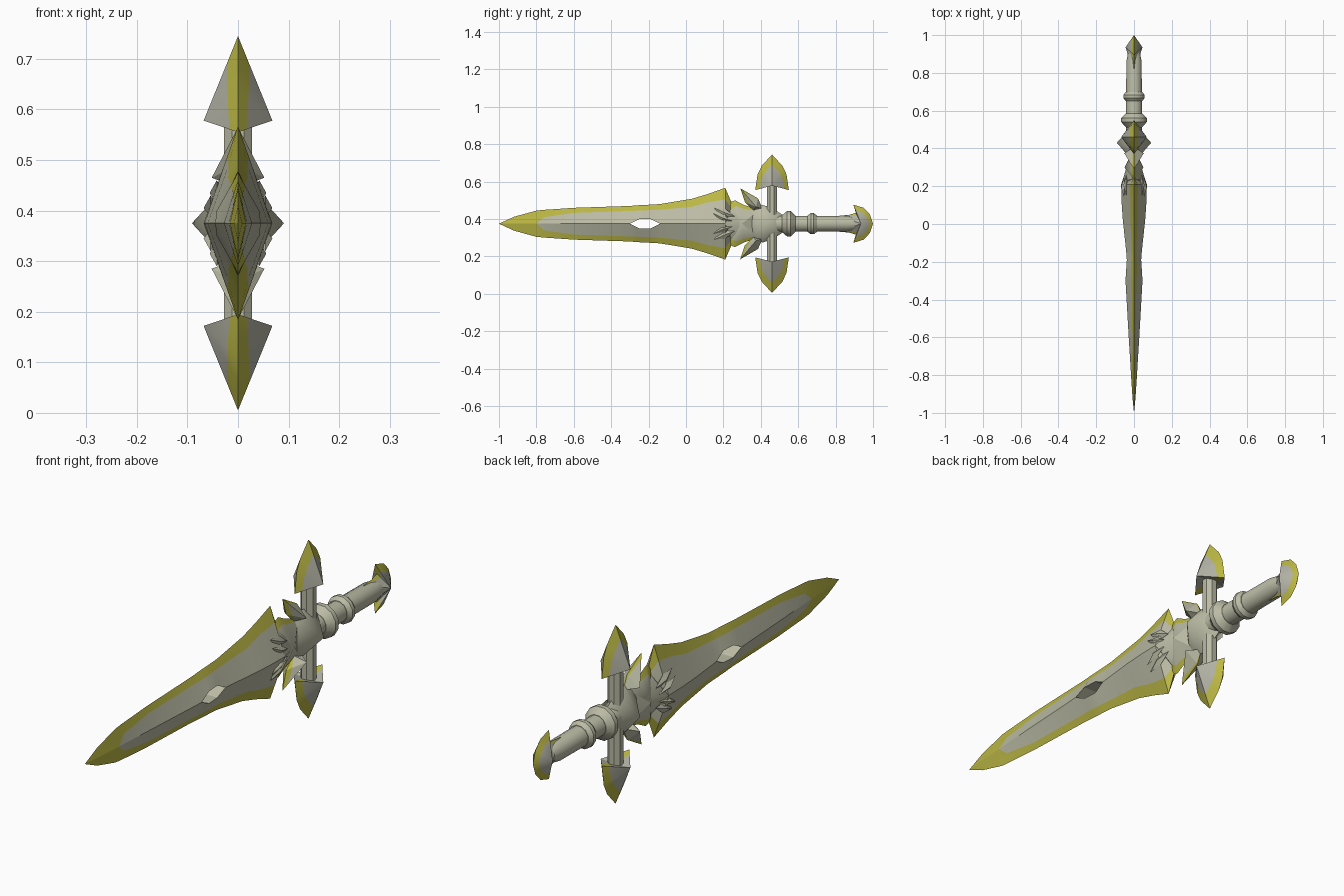
import bpy, bmesh, math
from mathutils import Vector

AXIS = 0.375  # height of the sword's long axis

cube = bpy.data.objects.get("Cube")
if cube:
    bpy.data.objects.remove(cube, do_unlink=True)


def material(name, rgb):
    m = bpy.data.materials.new(name)
    m.use_nodes = True
    m.diffuse_color = (*rgb, 1)
    bsdf = m.node_tree.nodes["Principled BSDF"]
    bsdf.inputs["Base Color"].default_value = (*rgb, 1)
    bsdf.inputs["Roughness"].default_value = 0.7
    return m


IVORY = material("ivory metal", (0.50, 0.50, 0.38))
SILVER = material("silver inlay", (0.44, 0.44, 0.37))
GOLD = material("olive gold", (0.50, 0.48, 0.06))


def finish(name, bm, mats, angle=25):
    bmesh.ops.remove_doubles(bm, verts=bm.verts, dist=1e-5)
    bmesh.ops.recalc_face_normals(bm, faces=bm.faces)
    me = bpy.data.meshes.new(name)
    bm.to_mesh(me)
    bm.free()
    for m in mats:
        me.materials.append(m)
    ob = bpy.data.objects.new(name, me)
    bpy.context.collection.objects.link(ob)
    bpy.ops.object.select_all(action="DESELECT")
    ob.select_set(True)
    bpy.context.view_layer.objects.active = ob
    bpy.ops.object.shade_smooth_by_angle(angle=math.radians(angle))
    return ob


def add_face(bm, points, mat=0):
    unique = []
    for p in points:
        if all((p - q).length > 1e-5 for q in unique):
            unique.append(p)
    if len(unique) > 2:
        bm.faces.new([bm.verts.new(p) for p in unique]).material_index = mat


def gem(name, outline, apex, mats, side=1, shift=0.0, angle=25):
    """Faceted lens: outline points (y, h, inlay fraction) rise to an apex (y, h, x)."""
    bm = bmesh.new()
    ay, ah, ax = apex
    for sx in (-1, 1):
        top = Vector((shift + sx * ax, ay, AXIS + side * ah))
        rim = [Vector((shift, y, AXIS + side * h)) for y, h, f in outline]
        inner = [top.lerp(r, p[2]) for r, p in zip(rim, outline)]
        for i in range(len(rim)):
            j = (i + 1) % len(rim)
            add_face(bm, [top, inner[i], inner[j]], 0)
            add_face(bm, [inner[i], rim[i], rim[j], inner[j]], 1)
    return finish(name, bm, mats, angle)


def mirrored(half):
    """Close a half outline by reflecting it across the long axis."""
    return half + [(y, -h, f) for y, h, f in reversed(half) if h > 0]


def lathe(name, profile, mat, vertical=False, at=0.0, sides=12):
    """Turn (distance, radius) about the long axis, or about an upright axis."""
    bm = bmesh.new()

    def ring(d, r):
        out = []
        for k in range(sides):
            a = math.tau * (k + 0.5) / sides
            u, v = r * math.cos(a), r * math.sin(a)
            out.append(Vector((u, at + v, AXIS + d) if vertical else (u, d, AXIS + v)))
        return out

    rings = [ring(d, r) for d, r in profile]
    for a, b in zip(rings, rings[1:]):
        for k in range(sides):
            n = (k + 1) % sides
            add_face(bm, [a[k], a[n], b[n], b[k]])
    add_face(bm, rings[0])
    add_face(bm, rings[-1])
    return finish(name, bm, [mat], 35)


# Blade: rows of y, half thickness, hole height, inlay height, edge height
rows = [
    (-1.0, 0, 0, 0, 0),
    (-0.92, 0.008, 0, 0, 0.037),
    (-0.8, 0.016, 0, 0, 0.07),
    (-0.76, 0.018, 0, 0.035, 0.074),
    (-0.6, 0.028, 0, 0.058, 0.085),
    (-0.3, 0.045, 0, 0.068, 0.095),
    (-0.25, 0.042, 0.025, 0.07, 0.099),
    (-0.19, 0.038, 0.025, 0.073, 0.102),
    (-0.14, 0.042, 0, 0.075, 0.105),
    (0.03, 0.06, 0, 0.09, 0.133),
    (0.12, 0.066, 0, 0.115, 0.16),
    (0.21, 0.068, 0, 0.13, 0.192),
    (0.245, 0, 0, 0.08, 0.11),
]
bm = bmesh.new()
for sx in (-1, 1):
    for sz in (-1, 1):
        def section(y, x, hole, inlay, edge):
            thin = 1 - (inlay - hole) / (edge - hole) if edge else 0
            return [Vector((sx * w, y, AXIS + sz * h)) for w, h in
                    ((0, hole), (x, hole), (x * thin, inlay), (0, edge))]

        for ra, rb in zip(rows, rows[1:]):
            a, b = section(*ra), section(*rb)
            for k, mat in enumerate((0, 0, 1)):
                if k == 0 and ra[2] == rb[2] == 0:
                    continue  # walls only around the opening
                add_face(bm, [a[k], a[k + 1], b[k + 1], b[k]], mat)
finish("blade", bm, [IVORY, GOLD], 15)

# Collar between blade and guard: gold-edged core under an ivory shell
core = mirrored([(0.2, 0, 1), (0.235, 0.115, 0.75), (0.262, 0.125, 0.75),
                 (0.31, 0.1, 0.8), (0.39, 0.075, 0.9), (0.4, 0, 1)])
gem("collar_core", core, (0.3, 0, 0.05), [IVORY, GOLD])
shell = mirrored([(0.165, 0, 1), (0.19, 0.06, 1), (0.25, 0.093, 1),
                  (0.3, 0.085, 1), (0.4, 0.03, 1), (0.42, 0, 1)])
gem("collar_shell", shell, (0.21, 0, 0.068), [IVORY, GOLD])

# Guard hub
hub = mirrored([(0.325, 0, 1), (0.335, 0.05, 1), (0.37, 0.09, 1), (0.41, 0.1, 1),
                (0.46, 0.085, 1), (0.52, 0.045, 1), (0.53, 0, 1)])
gem("guard_hub", hub, (0.43, 0, 0.091), [IVORY, GOLD], angle=60)

for side, word in ((1, "upper"), (-1, "lower")):
    # Swept spikes beside the hub
    spike = [(0.29, 0.19, 0.8), (0.385, 0.135, 0.9), (0.41, 0.08, 1),
             (0.36, 0.07, 1), (0.315, 0.115, 0.7)]
    gem(word + "_spike", spike, (0.375, 0.09, 0.052), [IVORY, GOLD], side)

    # Cross bar and arrow-shaped end
    lathe(word + "_cross_bar", [(0, 0.03), (side * 0.215, 0.03)], IVORY, True, 0.46, 8)
    head = [(0.46, 0.37, 0.68), (0.515, 0.31, 0.68), (0.537, 0.265, 0.7), (0.55, 0.18, 0.75),
            (0.46, 0.205, 1),
            (0.37, 0.18, 0.75), (0.383, 0.265, 0.7), (0.405, 0.31, 0.68)]
    gem(word + "_arrow_end", head, (0.46, 0.203, 0.068), [SILVER, GOLD], side)

    # Small claws gripping the blade
    claw = [(0.15, 0.085, 1), (0.21, 0.08, 1), (0.26, 0.04, 1), (0.19, 0.035, 1)]
    barb = [(0.145, 0.055, 1), (0.2, 0.045, 1), (0.25, 0.015, 1), (0.19, 0.012, 1)]
    for sx, hand in ((1, "left"), (-1, "right")):
        gem(f"{word}_{hand}_claw", claw, (0.205, 0.06, 0.014), [IVORY, GOLD], side, sx * 0.042)
        gem(f"{word}_{hand}_barb", barb, (0.195, 0.03, 0.014), [IVORY, GOLD], side, sx * 0.054)

# Grip with two raised rings
lathe("grip", [(0.48, 0.044), (0.86, 0.042), (0.92, 0.03)], IVORY)
lathe("large_ring", [(0.512, 0.045), (0.54, 0.07), (0.56, 0.07), (0.585, 0.045)], IVORY)
lathe("small_ring", [(0.65, 0.045), (0.667, 0.058), (0.683, 0.058), (0.7, 0.045)], IVORY)

# Crescent pommel
pommel = mirrored([(0.8, 0, 1), (0.82, 0.043, 1), (0.87, 0.047, 0.85), (0.908, 0.058, 0.75),
                   (0.895, 0.102, 0.72), (0.95, 0.085, 0.68), (0.983, 0.05, 0.68), (1.0, 0, 0.7)])
gem("pommel", pommel, (0.935, 0, 0.045), [SILVER, GOLD])
